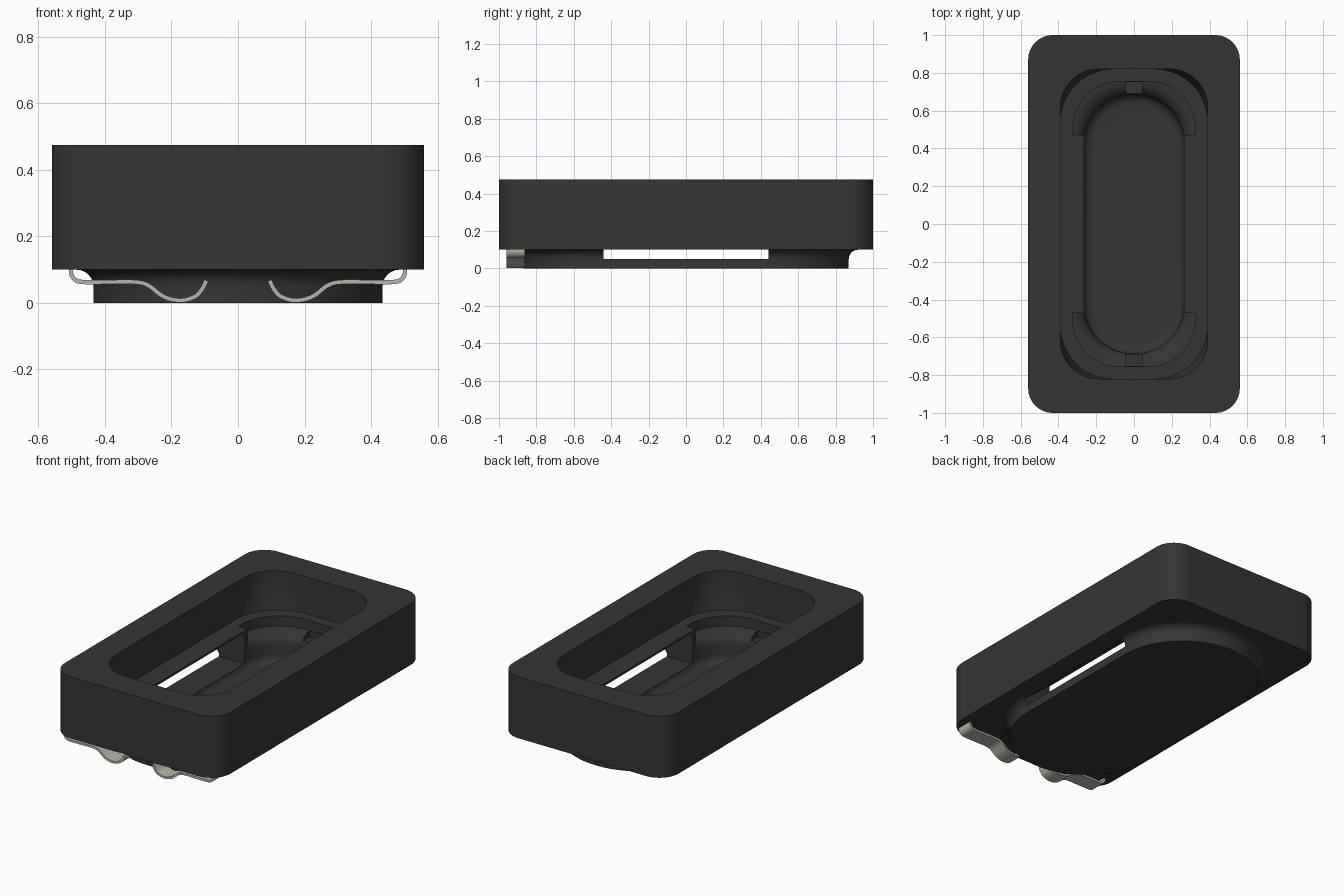
import bpy, bmesh, math
from mathutils import Vector

cube = bpy.data.objects.get("Cube")
if cube:
    bpy.data.objects.remove(cube, do_unlink=True)


def material(name, rgb, rough):
    m = bpy.data.materials.new(name)
    m.use_nodes = True
    m.diffuse_color = (*rgb, 1)
    b = m.node_tree.nodes["Principled BSDF"]
    b.inputs["Base Color"].default_value = (*rgb, 1)
    b.inputs["Roughness"].default_value = rough
    return m


BLACK = material("black plastic", (0.036, 0.036, 0.036), 0.6)
METAL = material("grey metal", (0.47, 0.47, 0.41), 0.5)


def finish(name, bm, mat):
    bmesh.ops.recalc_face_normals(bm, faces=bm.faces)
    me = bpy.data.meshes.new(name)
    bm.to_mesh(me)
    bm.free()
    ob = bpy.data.objects.new(name, me)
    me.materials.append(mat)
    bpy.context.collection.objects.link(ob)
    return ob


def loft(name, rings, steps=14):
    """Stack rounded rectangles given as (half x, half y, radius, z)."""
    bm = bmesh.new()
    loops = []
    for hx, hy, r, z in rings:
        loop = []
        for k, (sx, sy) in enumerate([(1, 1), (-1, 1), (-1, -1), (1, -1)]):
            for i in range(steps + 1):
                a = math.pi / 2 * (k + i / steps)
                loop.append(bm.verts.new((sx * (hx - r) + r * math.cos(a),
                                          sy * (hy - r) + r * math.sin(a), z)))
        loops.append(loop)
    for lo, hi in zip(loops, loops[1:]):
        for i in range(len(lo)):
            j = (i + 1) % len(lo)
            bm.faces.new((lo[i], lo[j], hi[j], hi[i]))
    bm.faces.new(loops[0])
    bm.faces.new(loops[-1])
    return finish(name, bm, BLACK)


def prism(name, profile, y0, y1, mat):
    """Extrude a closed x-z profile along y."""
    bm = bmesh.new()
    face = bm.faces.new([bm.verts.new((x, y0, z)) for x, z in profile])
    out = bmesh.ops.extrude_face_region(bm, geom=[face])["geom"]
    bmesh.ops.translate(bm, vec=(0, y1 - y0, 0),
                        verts=[v for v in out if isinstance(v, bmesh.types.BMVert)])
    return finish(name, bm, mat)


def block(name, hx, y0, y1, z0, z1):
    return prism(name, [(-hx, z0), (hx, z0), (hx, z1), (-hx, z1)], y0, y1, BLACK)


def combine(target, tool, operation):
    bpy.context.view_layer.objects.active = target
    mod = target.modifiers.new("cut", 'BOOLEAN')
    mod.operation, mod.object, mod.solver = operation, tool, 'EXACT'
    bpy.ops.object.modifier_apply(modifier=mod.name)
    bpy.data.objects.remove(tool, do_unlink=True)


def smooth(ob):
    bpy.ops.object.select_all(action='DESELECT')
    ob.select_set(True)
    bpy.context.view_layer.objects.active = ob
    bpy.ops.object.shade_smooth_by_angle(angle=math.radians(32))


# Outer block
housing = loft("housing", [(0.56, 1.0, 0.13, 0.1), (0.56, 1.0, 0.13, 0.475)])

# Oval foot with a cove under the block
R = 0.05
rings = [(0.435, 0.87, 0.434, 0)]
for i in range(7):
    a = math.pi / 2 * i / 6
    grow = R * (1 - math.cos(a))
    rings.append((0.435 + grow, 0.87 + grow, 0.434 + grow, 0.05 + R * math.sin(a)))
rings.append((0.485, 0.92, 0.484, 0.13))
combine(housing, loft("foot", rings), 'UNION')

# Upper pocket, with corners that fill in towards the ledge
pocket = [(0.39, 0.82, 0.28, 0.25), (0.39, 0.82, 0.2, 0.38), (0.39, 0.82, 0.2, 0.6)]
combine(housing, loft("pocket_cutter", pocket), 'DIFFERENCE')

# Inner well with a rounded floor edge
rings = []
for i in range(7):
    a = math.pi / 2 * i / 6
    grow = 0.055 * math.sin(a)
    rings.append((0.21 + grow, 0.63 + grow, 0.2 + grow, 0.015 + 0.045 * (1 - math.cos(a))))
rings.append((0.265, 0.685, 0.255, 0.3))
combine(housing, loft("well_cutter", rings), 'DIFFERENCE')

# Stepped recesses at both ends, with a rounded lip into the well
rings = []
for i in range(6):
    a = math.pi / 2 * i / 5
    rings.append((0.325 - 0.062 * math.cos(a), 0.755 - 0.072 * math.cos(a), 0.25,
                  0.12 + 0.07 * math.sin(a)))
rings.append((0.325, 0.755, 0.25, 0.3))
recess = loft("recess_cutter", rings)
combine(recess, block("middle_block", 0.6, -0.47, 0.47, 0, 0.6), 'DIFFERENCE')
combine(housing, recess, 'DIFFERENCE')
for y0, y1 in [(0.68, 0.752), (-0.752, -0.68)]:
    combine(housing, block("notch_cutter", 0.045, y0, y1, 0.15, 0.3), 'DIFFERENCE')

# Long slots through both sides, rising under the ledge
half = [(0.6, 0.05), (0.6, 0.101), (0.435, 0.101), (0.262, 0.24)]
slot = half + [(-x, z) for x, z in reversed(half)]
combine(housing, prism("slot_cutter", slot, -0.44, 0.44, BLACK), 'DIFFERENCE')
smooth(housing)

# Bent spring contacts at the front
PATH = [(0.5, 0.11), (0.502, 0.09), (0.49, 0.07), (0.465, 0.063), (0.39, 0.063),
        (0.31, 0.063), (0.27, 0.053), (0.225, 0.02), (0.175, 0.0075),
        (0.13, 0.019), (0.108, 0.042), (0.095, 0.068)]


def spline(points, steps=5):
    p = [Vector(q) for q in points]
    p = [p[0]] + p + [p[-1]]
    out = []
    for a, b, c, d in zip(p, p[1:], p[2:], p[3:]):
        for i in range(steps):
            t = i / steps
            out.append(0.5 * (2 * b + (c - a) * t + (2 * a - 5 * b + 4 * c - d) * t * t
                              + (3 * b - a - 3 * c + d) * t ** 3))
    return out + [p[-1]]


line = spline(PATH)
left, right = [], []
for i, p in enumerate(line):
    t = (line[min(i + 1, len(line) - 1)] - line[max(i - 1, 0)]).normalized()
    n = Vector((-t.y, t.x)) * 0.0065
    left.append(p + n)
    right.append(p - n)
outline = left + right[::-1]
for side, name in [(1, "left_contact"), (-1, "right_contact")]:
    smooth(prism(name, [(side * q.x, max(q.y, 0)) for q in outline], -0.96, -0.86, METAL))
